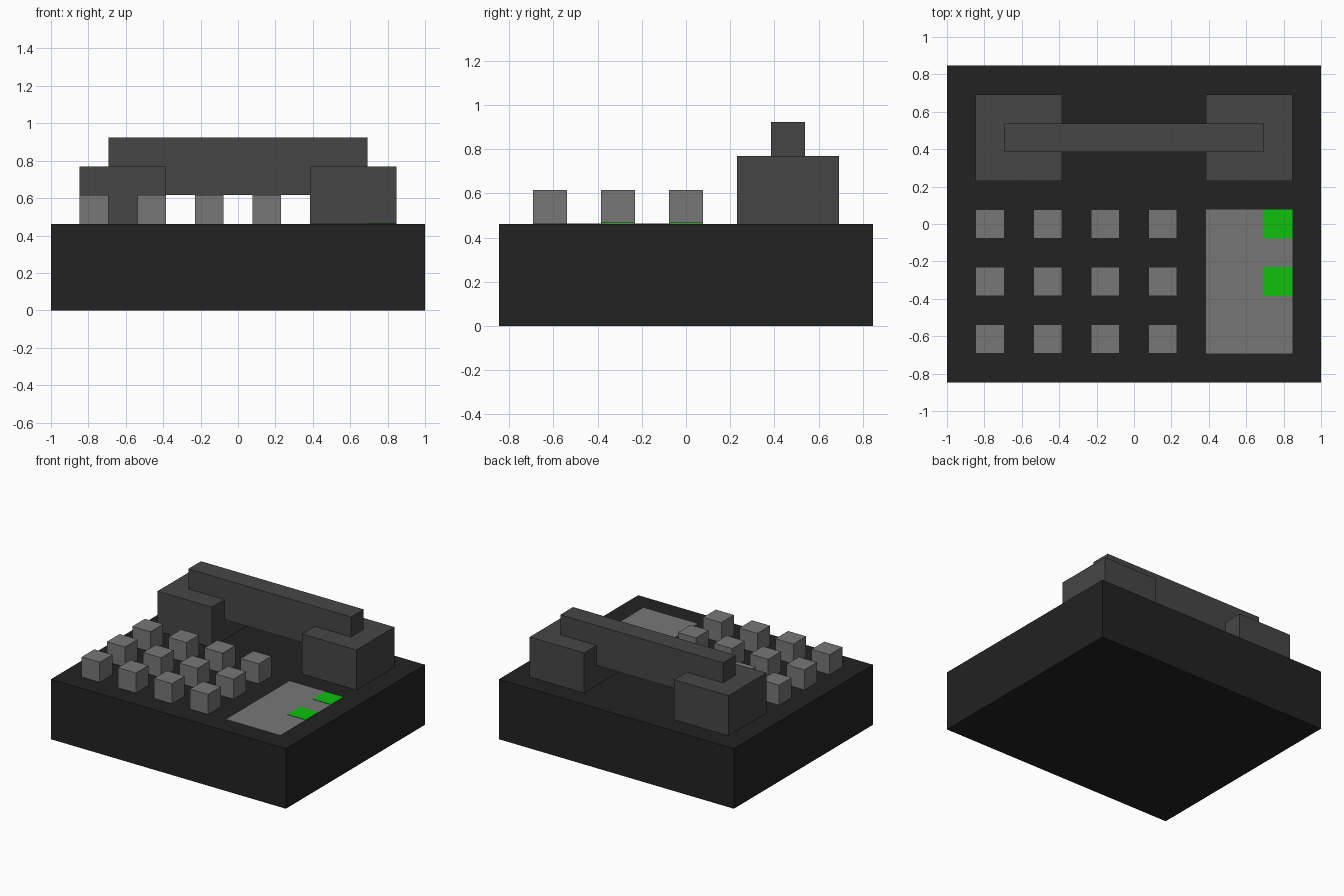
import bpy
import bmesh
from mathutils import Matrix, Vector

cube = bpy.data.objects.get("Cube")
if cube:
    bpy.data.objects.remove(cube, do_unlink=True)

U = 2 / 13                                # one block of the 13 x 11 x 6 layout
ORIGIN = Vector((-6.5, -5.5, 0))          # front left corner of the layout


def material(name, srgb):
    lin = [(c / 255 / 12.92) if c < 10.3 else ((c / 255 + 0.055) / 1.055) ** 2.4 for c in srgb]
    mat = bpy.data.materials.new(name)
    mat.use_nodes = True
    mat.diffuse_color = (*lin, 1)
    mat.node_tree.nodes["Principled BSDF"].inputs["Base Color"].default_value = (*lin, 1)
    return mat


black = material("black casing", (34, 34, 34))
dark_grey = material("dark grey handset", (70, 70, 70))
grey = material("grey keys", (119, 119, 119))
green = material("green lamps", (14, 192, 14))


def block(name, low, high, mat):
    """Box between two corners given in block units."""
    low, high = Vector(low), Vector(high)
    size = (high - low) * U
    bm = bmesh.new()
    bmesh.ops.create_cube(bm, size=1, matrix=Matrix.Diagonal((*size, 1)))
    mesh = bpy.data.meshes.new(name)
    bm.to_mesh(mesh)
    bm.free()
    mesh.materials.append(mat)
    obj = bpy.data.objects.new(name, mesh)
    obj.location = ((low + high) / 2 + ORIGIN) * U
    bpy.context.collection.objects.link(obj)
    return obj


# Casing
block("casing", (0, 0, 0), (13, 11, 3), black)

# Handset: two end blocks joined by a raised bar
for side, x in (("right", 1), ("left", 9)):
    block(f"handset_end_{side}", (x, 7, 3), (x + 3, 10, 5), dark_grey)
block("handset_bar", (2, 8, 4), (11, 9, 6), dark_grey)

# Keypad: three rows of four keys
for row in range(3):
    for col in range(4):
        x, y = 1 + 2 * col, 1 + 2 * row
        block(f"key_{row + 1}_{col + 1}", (x, y, 3), (x + 1, y + 1, 4), grey)

# Side panel with two lamps
block("side_panel", (9, 1, 2.99), (12, 6, 3.02), grey)
for name, y in (("front", 3), ("back", 5)):
    block(f"lamp_{name}", (11, y, 3.0), (12, y + 1, 3.04), green)
